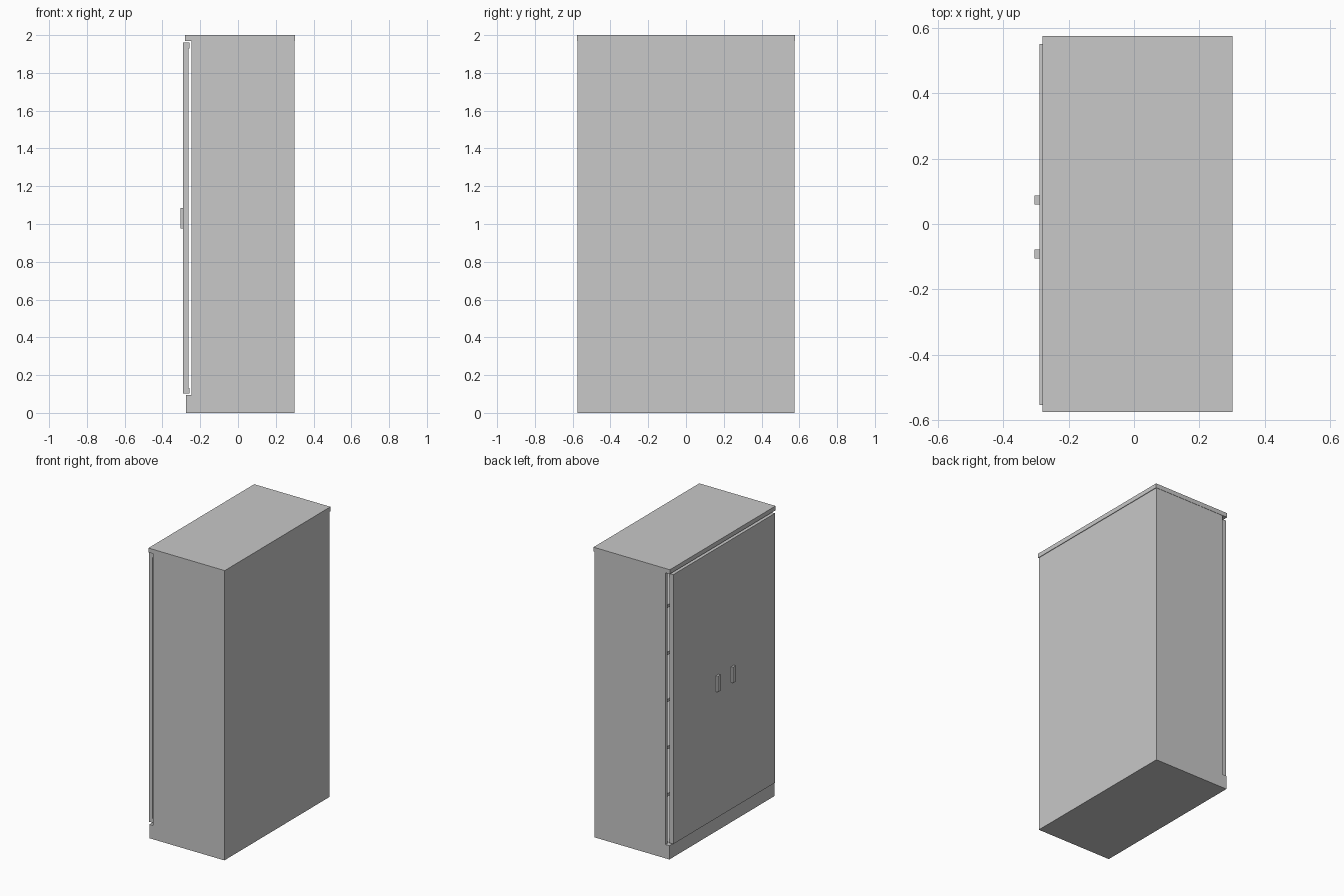
import bpy

cube = bpy.data.objects.get("Cube")
if cube:
    bpy.data.objects.remove(cube, do_unlink=True)

grey = bpy.data.materials.new("light grey")
grey.use_nodes = True
colour = (0.58, 0.58, 0.58, 1)
grey.diffuse_color = colour
grey.node_tree.nodes["Principled BSDF"].inputs["Base Color"].default_value = colour


def box(name, xs, ys, zs):
    """Box spanning the given (low, high) range on each axis."""
    ranges = (xs, ys, zs)
    bpy.ops.mesh.primitive_cube_add(size=1, location=[sum(r) / 2 for r in ranges])
    obj = bpy.context.object
    obj.name = name
    obj.scale = [r[1] - r[0] for r in ranges]
    bpy.ops.object.transform_apply(location=False, rotation=False, scale=True)
    obj.data.materials.append(grey)
    return obj


FRONT, BACK, HALF, T = -0.245, 0.298, 0.574, 0.02
PLINTH, TOP = 0.095, 1.97

# Carcass: base, sides, back and overhanging top
box("plinth", (-0.275, BACK), (-HALF, HALF), (0, PLINTH))
for side, y in (("right", -HALF), ("left", HALF - T)):
    box(f"{side}_side_panel", (FRONT, BACK), (y, y + T), (PLINTH, TOP))
box("back_panel", (BACK - T, BACK), (T - HALF, HALF - T), (PLINTH, TOP))
box("top_slab", (-0.28, 0.302), (-0.576, 0.576), (TOP, 2))

# Evenly spaced shelves inside
for i in range(5):
    z = 0.41 + i * 0.325
    box(f"shelf_{i + 1}", (FRONT + 0.01, BACK - T), (T - HALF, HALF - T), (z, z + T))

# Two flush doors standing slightly proud of the carcass, each with a handle
SPLIT = -0.008
for side, ys, hy in (("right", (-0.555, SPLIT), -0.092), ("left", (SPLIT, 0.552), 0.073)):
    box(f"{side}_door", (-0.29, -0.262), ys, (0.102, 1.96))
    box(f"{side}_handle", (-0.305, -0.289), (hy - 0.014, hy + 0.014), (0.975, 1.085))
    # Hinges joining the door to its side panel, hidden behind the top slab and plinth
    outer = ys[0] if side == "right" else ys[1] - 0.04
    for place, z in (("lower", 0.102), ("upper", 1.93)):
        box(f"{side}_{place}_hinge", (-0.263, -0.258), (outer, outer + 0.04), (z, z + 0.03))
